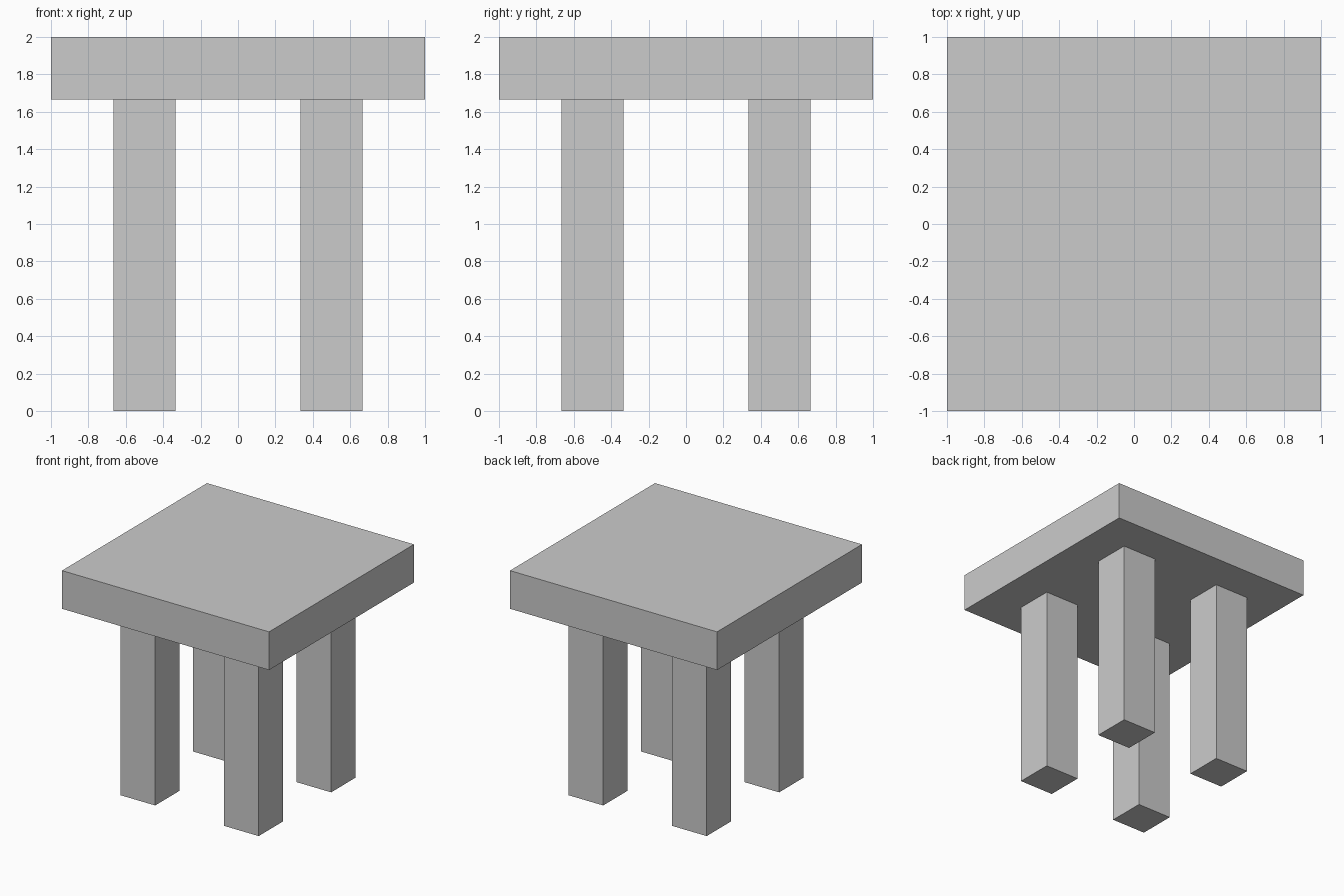
import bpy

if "Cube" in bpy.data.objects:
    bpy.data.objects.remove(bpy.data.objects["Cube"])

U = 1 / 3  # thickness of the top and of each leg


def box(name, size, centre):
    """Add a flat-shaded box with real dimensions baked into its mesh."""
    bpy.ops.mesh.primitive_cube_add(size=1, location=centre)
    obj = bpy.context.object
    obj.name = name
    obj.scale = size
    bpy.ops.object.transform_apply(location=False, rotation=False, scale=True)
    return obj


# Square table top
box("table_top", (2, 2, U), (0, 0, 2 - U / 2))

# Four square legs, set in from the corners
leg_height = 2 - U
for depth, y in (("front", -0.5), ("back", 0.5)):
    for side, x in (("left", -0.5), ("right", 0.5)):
        box(f"{depth}_{side}_leg", (U, U, leg_height), (x, y, leg_height / 2))
